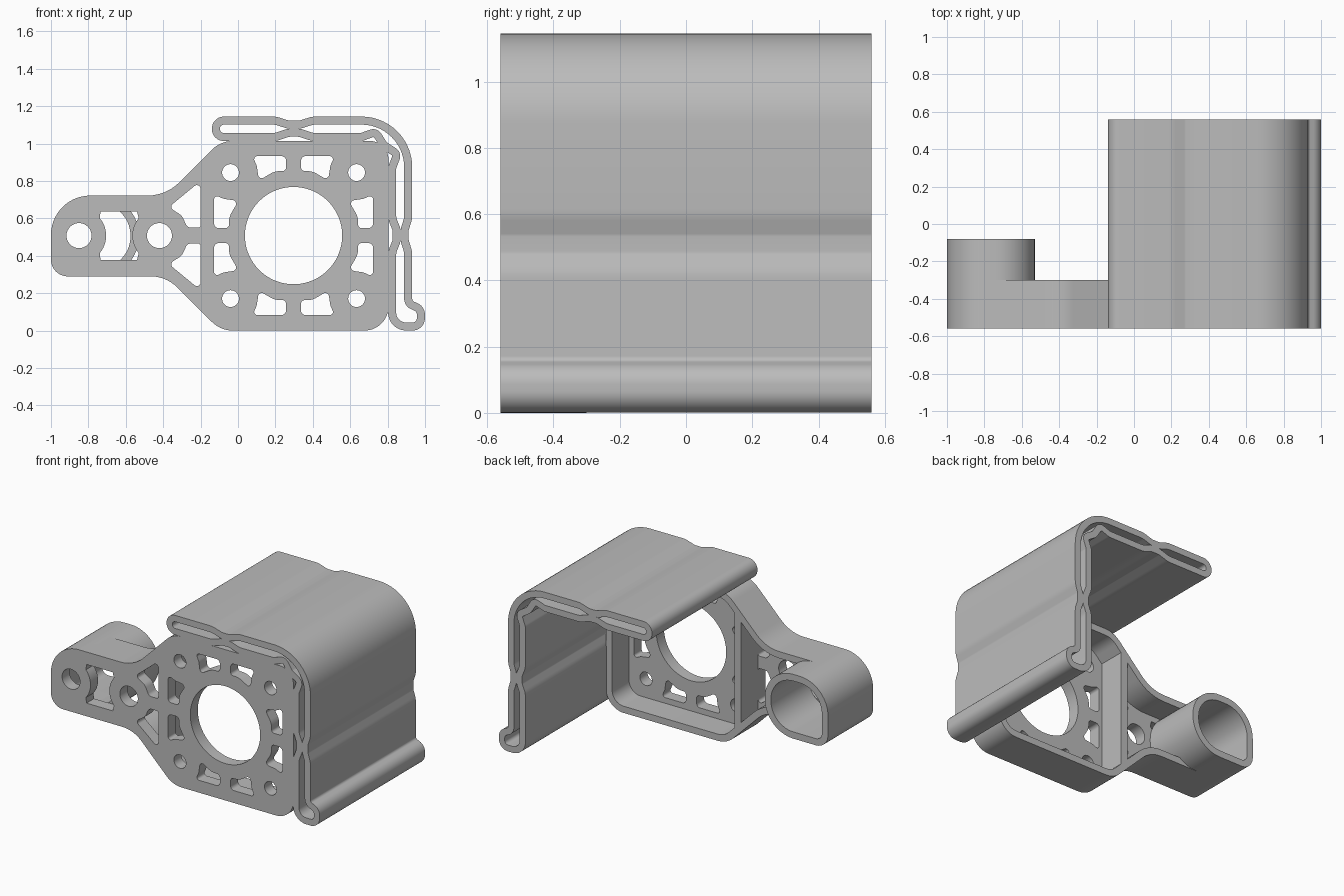
import bpy, math
from mathutils import Vector

cube = bpy.data.objects.get("Cube")
if cube:
    bpy.data.objects.remove(cube)

grey = bpy.data.materials.new("light_grey")
grey.use_nodes = True
grey.diffuse_color = (0.5, 0.5, 0.5, 1)
grey.node_tree.nodes["Principled BSDF"].inputs["Base Color"].default_value = (0.5, 0.5, 0.5, 1)

FRONT, BACK = -0.56, 0.56
PLATE_BACK, RIM_BACK, TUBE_BACK = -0.48, -0.30, -0.08
WALL = 0.045
MID = 0.508          # height of the arm and motor axis
MOTOR_X = 0.297


def rounded(points):
    """Closed polyline from (x, z, radius) corners."""
    out, n = [], len(points)
    for i, (x, z, r) in enumerate(points):
        p = Vector((x, z))
        a = Vector(points[i - 1][:2]) - p
        b = Vector(points[(i + 1) % n][:2]) - p
        la, lb = a.length, b.length
        a.normalize()
        b.normalize()
        half = a.angle(b) / 2
        if r == 0 or half > 1.56:
            out.append(p)
            continue
        t = min(r / math.tan(half), 0.49 * la, 0.49 * lb)
        r = t * math.tan(half)
        centre = p + (a + b).normalized() * (r / math.sin(half))
        start, end = p + a * t - centre, p + b * t - centre
        sweep = start.angle_signed(end)      # clockwise positive
        steps = max(2, math.ceil(abs(sweep) / 0.12))
        for k in range(steps + 1):
            w = -sweep * k / steps
            c, s = math.cos(w), math.sin(w)
            out.append(centre + Vector((start.x * c - start.y * s,
                                        start.x * s + start.y * c)))
    return out


def circle(x, z, r, n=64):
    return [Vector((x + r * math.cos(math.tau * k / n), z + r * math.sin(math.tau * k / n)))
            for k in range(n)]


def offset(path, d):
    """Mitred offset: positive d moves to the left of travel."""
    out, n = [], len(path)
    for i, p in enumerate(path):
        u = (p - path[i - 1]).normalized()
        v = (path[(i + 1) % n] - p).normalized()
        nu, nv = Vector((-u.y, u.x)), Vector((-v.y, v.x))
        m = (nu + nv).normalized()
        out.append(p + m * (d / max(0.5, m.dot(nu))))
    return out


def prism(name, loops, y0, y1):
    """Extrude a filled outline with holes from y0 to y1."""
    cu = bpy.data.curves.new(name, 'CURVE')
    cu.dimensions = '2D'
    cu.fill_mode = 'BOTH'
    cu.extrude = (y1 - y0) / 2
    for loop in loops:
        sp = cu.splines.new('POLY')
        sp.points.add(len(loop) - 1)
        for pt, p in zip(sp.points, loop):
            pt.co = (p.x, p.y, 0, 1)
        sp.use_cyclic_u = True
    ob = bpy.data.objects.new(name, cu)
    bpy.context.collection.objects.link(ob)
    ob.rotation_euler.x = math.pi / 2
    ob.location.y = (y0 + y1) / 2
    bpy.ops.object.select_all(action='DESELECT')
    ob.select_set(True)
    bpy.context.view_layer.objects.active = ob
    bpy.ops.object.convert(target='MESH')
    ob = bpy.context.object
    bpy.ops.object.mode_set(mode='EDIT')
    bpy.ops.mesh.select_all(action='SELECT')
    bpy.ops.mesh.remove_doubles(threshold=0.0001)
    bpy.ops.mesh.normals_make_consistent(inside=False)
    bpy.ops.object.mode_set(mode='OBJECT')
    ob.data.materials.clear()
    ob.data.materials.append(grey)
    bpy.ops.object.shade_smooth_by_angle(angle=math.radians(30))
    return ob


def flip_z(points):
    return [(x, 2 * MID - z, r) for x, z, r in points]


# Mounting plate outline, counter-clockwise
outline = rounded([
    (-1, 0.29, 0.09), (-0.384, 0.29, 0.2), (-0.093, 0, 0.16), (0.805, 0, 0.13),
    (0.805, 1.014, 0.1), (-0.093, 1.014, 0.16), (-0.384, 0.722, 0.24), (-1, 0.722, 0.21)])

# Motor bore, screw holes and eight weight-saving windows
holes = [circle(MOTOR_X, MID, 0.26, 96)]
window = [(-0.22, 0.425, 0.02), (-0.04, 0.425, 0.025), (-0.04, 0.345, 0.02),
          (-0.10, 0.345, 0.1), (-0.185, 0.295, 0.02), (-0.197, 0.375, 0.06)]
for sx in (-1, 1):
    for sz in (-1, 1):
        holes.append(circle(MOTOR_X + sx * 0.337, MID + sz * 0.337, 0.045, 32))
        holes.append(rounded([(MOTOR_X + sx * u, MID + sz * v, r) for u, v, r in window]))
        holes.append(rounded([(MOTOR_X + sx * v, MID + sz * u, r) for u, v, r in window]))

# Arm pivots, triangular cutouts and the window between the pivots
triangle = [(-0.2, 0.55, 0.015), (-0.2, 0.80, 0.02), (-0.37, 0.66, 0.02),
            (-0.30, 0.615, 0.06), (-0.27, 0.55, 0.03)]
holes += [rounded(triangle), rounded(flip_z(triangle))]
holes += [circle(-0.85, MID, 0.067, 40), circle(-0.42, MID, 0.067, 40)]


def boss_arc(x, side):
    return [Vector((x + side * 0.145 * math.cos(a), MID + 0.145 * math.sin(a)))
            for a in (side * (-0.7 + 1.4 * k / 12) for k in range(13))]


left_arc, right_arc = boss_arc(-0.85, 1), boss_arc(-0.42, -1)
low, high = MID - 0.13, MID + 0.13
holes.append([Vector((-0.735, low))] + left_arc + [Vector((-0.735, high)), Vector((-0.54, high))]
             + right_arc[::1] + [Vector((-0.54, low))])
prism("mounting_plate", [outline] + holes, FRONT, PLATE_BACK)

# Stiffening rim and cross rib behind the plate
prism("stiffening_rim", [outline, offset(outline, WALL)], PLATE_BACK, RIM_BACK)
prism("cross_rib", [rounded([(-0.2, 0.13, 0), (-0.15, 0.08, 0), (-0.15, 0.936, 0),
                             (-0.2, 0.886, 0)])], PLATE_BACK, RIM_BACK)

# Hollow tensioner housing at the end of the arm
tube = rounded([(-1, 0.29, 0.09), (-0.53, 0.29, 0.215), (-0.53, 0.722, 0.215), (-1, 0.722, 0.21)])
prism("tensioner_tube", [tube, offset(tube, WALL)], PLATE_BACK, TUBE_BACK)

# Double-walled guard: mid-line of its wall, clockwise, pinched on each side
guard = rounded([
    (-0.118, 1.123, 0.043), (0.20, 1.123, 0.1), (0.27, 1.101, 0.05), (0.33, 1.101, 0.05),
    (0.40, 1.123, 0.1), (0.910, 1.123, 0.27),
    (0.910, 0.60, 0.1), (0.891, 0.54, 0.05), (0.891, 0.48, 0.05), (0.910, 0.42, 0.1),
    (0.910, 0.145, 0.04), (0.978, 0.115, 0.045), (0.978, 0.022, 0.045), (0.824, 0.022, 0.11),
    (0.824, 0.42, 0.1), (0.848, 0.48, 0.05), (0.848, 0.54, 0.05), (0.824, 0.60, 0.1),
    (0.824, 0.87, 0.04), (0.852, 0.945, 0.03), (0.78, 0.99, 0.05), (0.735, 1.062, 0.03),
    (0.66, 1.035, 0.04), (0.40, 1.035, 0.1), (0.33, 1.058, 0.05), (0.27, 1.058, 0.05),
    (0.20, 1.035, 0.1), (-0.118, 1.035, 0.043)])
prism("guard_shell", [offset(guard, 0.0215), offset(guard, -0.0215)], FRONT, BACK)
